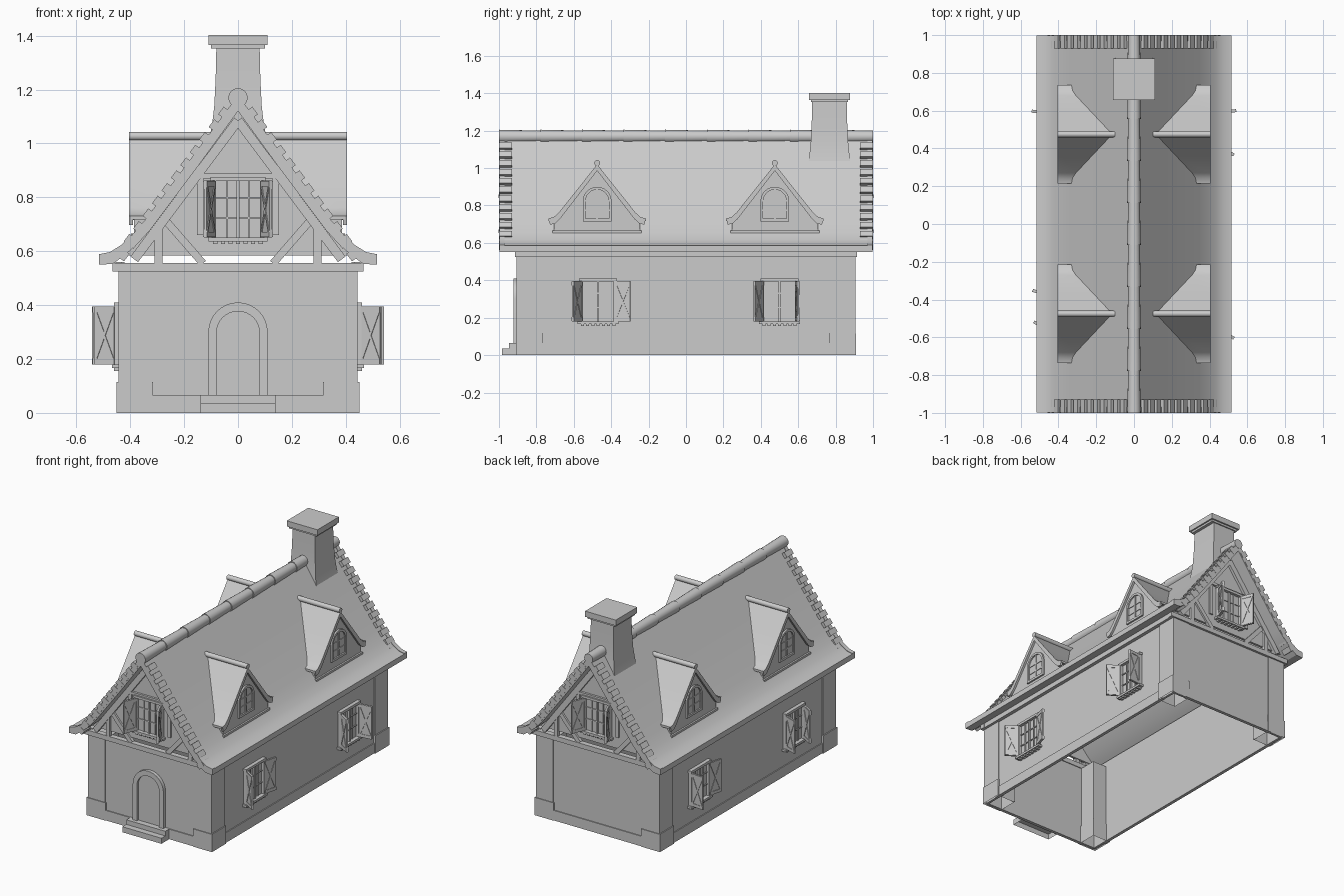
import bpy, bmesh
from math import pi, sin, cos, radians
from mathutils import Matrix, Vector

cube = bpy.data.objects.get("Cube")
if cube:
    bpy.data.objects.remove(cube, do_unlink=True)

mat = bpy.data.materials.new("plain_grey")
mat.use_nodes = True
GREY = (0.6, 0.6, 0.6, 1)
mat.diffuse_color = GREY
mat.node_tree.nodes["Principled BSDF"].inputs["Base Color"].default_value = GREY

parts = {}
I = Matrix.Identity(4)


def bm_of(name):
    return parts.setdefault(name, bmesh.new()) if name not in parts else parts[name]


def turn(deg, x=0, y=0, z=0):
    return Matrix.Translation((x, y, z)) @ Matrix.Rotation(radians(deg), 4, 'Z')


def box(name, lo, hi, M=I, open_bottom=False):
    lo, hi = Vector(lo), Vector(hi)
    bm = bm_of(name)
    S = Matrix.Translation((lo + hi) / 2) @ Matrix.Diagonal((*(hi - lo), 1))
    vs = bmesh.ops.create_cube(bm, size=1, matrix=M @ S)["verts"]
    if open_bottom:
        z = min(v.co.z for v in vs)
        faces = {f for v in vs for f in v.link_faces}
        low = [f for f in faces if all(abs(v.co.z - z) < 1e-5 for v in f.verts)]
        bmesh.ops.delete(bm, geom=low, context='FACES_ONLY')


def loft(name, rings, M=I):
    """Closed solid through rings of equal point count."""
    bm = bm_of(name)
    rows = [[bm.verts.new(M @ Vector(p)) for p in r] for r in rings]
    for a, b in zip(rows, rows[1:]):
        for i in range(len(a)):
            j = (i + 1) % len(a)
            bm.faces.new((a[i], a[j], b[j], b[i]))
    bm.faces.new(rows[0])
    bm.faces.new(rows[-1][::-1])


def prism(name, pts, y0, y1, M=I):
    loft(name, [[(x, y, z) for x, z in pts] for y in (y0, y1)], M)


def beam(name, p, q, thick, y0, y1, M=I):
    """Bar in the XZ plane from p to q."""
    d = Vector((q[0] - p[0], q[1] - p[1])).normalized() * thick / 2
    n = (-d.y, d.x)
    prism(name, [(p[0] + n[0], p[1] + n[1]), (q[0] + n[0], q[1] + n[1]),
                 (q[0] - n[0], q[1] - n[1]), (p[0] - n[0], p[1] - n[1])], y0, y1, M)


def tube(name, r0, r1, y0, y1, z, M=I):
    R = Matrix.Translation((0, (y0 + y1) / 2, z)) @ Matrix.Rotation(-pi / 2, 4, 'X')
    bmesh.ops.create_cone(bm_of(name), cap_ends=True, segments=16, radius1=r0,
                          radius2=r1, depth=y1 - y0, matrix=M @ R)


def arch(hw, z0, spring, n=12):
    return [(hw, z0)] + [(hw * cos(pi * i / n), spring + hw * sin(pi * i / n))
                         for i in range(n + 1)] + [(-hw, z0)]


def mirrored(pts):
    """Right half running from the centre outwards, made symmetric."""
    return [(-x, z) for x, z in reversed(pts[1:])] + pts


def shutter(hinge, side, angle, w, z0, z1, M):
    S = M @ Matrix.Translation((hinge, -0.02, 0)) @ Matrix.Rotation(radians(side * angle), 4, 'Z')
    a, b = sorted((0, -side * w))
    box("shutters", (a, -0.005, z0), (b, 0.005, z1), S)
    for z in (z0 + 0.012, z1 - 0.012):
        box("shutters", (a, -0.008, z - 0.01), (b, 0.008, z + 0.01), S)
    for p, q in ((z0, z1), (z1, z0)):
        beam("shutters", (a + 0.006, p + (0.02 if p < q else -0.02)),
             (b - 0.006, q + (0.02 if q < p else -0.02)), 0.01, -0.008, 0.008, S)


def window(M, z0, z1, left, right, hw=0.09):
    """Framed casement facing local -y with shutters at given angles."""
    w = "window_frames"
    for s in (-1, 1):
        box(w, (s * hw - 0.008, -0.022, z0), (s * hw + 0.008, 0.01, z1), M)
        box(w, (s * 0.04 - 0.003, -0.01, z0), (s * 0.04 + 0.003, 0.01, z1), M)
    box(w, (-0.006, -0.016, z0), (0.006, 0.01, z1), M)
    box(w, (-hw - 0.012, -0.024, z1 - 0.012), (hw + 0.012, 0.01, z1 + 0.004), M)
    for t in (0.33, 0.67):
        z = z0 + (z1 - z0) * t
        box(w, (-hw, -0.01, z - 0.003), (hw, 0.01, z + 0.003), M)
    box("window_panes", (-hw, -0.004, z0), (hw, 0.004, z1), M)
    box("window_sills", (-hw - 0.02, -0.03, z0 - 0.014), (hw + 0.02, 0.01, z0), M)
    for i in range(7):
        x = (i - 3) * 0.028
        box("window_sills", (x - 0.008, -0.024, z0 - 0.024), (x + 0.008, 0.01, z0 - 0.014), M)
    shutter(-hw, -1, left, 0.085, z0, z1 - 0.01, M)
    shutter(hw, 1, right, 0.085, z0, z1 - 0.01, M)


# Walls, open underneath
for s in (-1, 1):
    M = turn(0 if s < 0 else 180)
    box("end_walls", (-0.43, -0.9, 0), (0.43, -0.885, 0.55), M)
    box("end_base", (-0.34, -0.906, 0), (0.34, -0.885, 0.065), M)
    box("end_tie_beam", (-0.465, -0.915, 0.525), (0.465, -0.88, 0.556), M)
    S = turn(s * 90)
    box("side_walls", (-0.89, -0.437, 0), (0.89, -0.422, 0.56), S)
    box("side_base", (-0.8, -0.443, 0), (0.8, -0.422, 0.065), S)
    box("wall_plate", (-0.905, -0.46, 0.525), (0.905, -0.43, 0.56), S)
    for e in (-1, 1):
        for name, a, b, c, d, h in (("corner_pillar", 0.32, 0.443, 0.77, 0.905, 0.526),
                                    ("pillar_foot", 0.315, 0.45, 0.765, 0.91, 0.115)):
            x, y = sorted((s * a, s * b)), sorted((e * c, e * d))
            box(name, (x[0], y[0], 0), (x[1], y[1], h), open_bottom=True)

# Main roof
ROOF = [(0, 1.175), (0.17, 0.946), (0.345, 0.712), (0.395, 0.654), (0.435, 0.618),
        (0.475, 0.593), (0.515, 0.585)]
UNDER = [(0, 1.12), (0.16, 0.9), (0.325, 0.68), (0.375, 0.625), (0.42, 0.585),
         (0.465, 0.553), (0.515, 0.55)]


def roof_x(z):
    for (x0, z0), (x1, z1) in zip(ROOF, ROOF[1:]):
        if z >= z1:
            return x0 + (x1 - x0) * (z0 - z) / (z0 - z1)
    return ROOF[-1][0]


prism("main_roof", mirrored(ROOF) + mirrored(UNDER)[::-1], -0.995, 0.995)
top = [(x, z + 0.004) for x, z in ROOF]
for s in (-1, 1):
    prism("verge_strip", mirrored(top) + mirrored(UNDER)[::-1], s * 0.97, s * 0.998)

# Ridge tiles
N = 9
for i in range(N):
    y = -1 + 2 * i / N
    tube("ridge_tiles", 0.036, 0.031, y, y + 2 / N, 1.169)

# Gable ends with timbering, verge tiles and a window
for deg in (0, 180):
    M = turn(deg)
    prism("gable_wall", mirrored(UNDER[:5]), -0.9, -0.885, M)
    for s in (-1, 1):
        g = "gable_timbers"
        beam(g, (0, 1.085), (s * 0.385, 0.57), 0.035, -0.918, -0.89, M)
        beam(g, (s * 0.295, 0.55), (s * 0.295, 0.68), 0.028, -0.914, -0.89, M)
        beam(g, (s * 0.13, 0.555), (s * 0.265, 0.71), 0.028, -0.912, -0.89, M)
        beam(g, (s * 0.14, 0.66), (s * 0.14, 0.88), 0.024, -0.91, -0.89, M)
        for i in range(12):
            x = 0.035 + i * 0.035
            z = 1.123 - i * 0.0472
            beam("verge_tiles", (s * x, z), (s * (x + 0.021), z - 0.028), 0.045, -1.0, -0.93, M)
    box("gable_timbers", (-0.14, -0.914, 0.87), (0.14, -0.89, 0.888), M)
    window(M @ Matrix.Translation((0, -0.9, 0)), 0.65, 0.872, 112, 112)

# Side windows, each with its own shutter angles
for s, y, lt, rt in ((1, -0.47, 122, 165), (1, 0.5, 122, 97),
                     (-1, 0.5, 95, 165), (-1, -0.47, 110, 60)):
    window(turn(s * 90, s * 0.437, y), 0.18, 0.405, lt, rt)

# Dormers
DORMER = [(0, 1.02), (0.107, 0.885), (0.205, 0.762), (0.232, 0.738), (0.26, 0.731)]
LOW = [(x, z - (0.022 if x < 0.22 else 0.014)) for x, z in DORMER]
for s in (-1, 1):
    for y in (-0.475, 0.475):
        M = turn(s * 90, 0, y)
        sec = mirrored(DORMER) + mirrored(LOW)[::-1]
        loft("dormer_roof", [[(x, -0.398, z) for x, z in sec],
                             [(x, -roof_x(z) + 0.012, z) for x, z in sec]], M)
        trim = [(x * 0.97, z - 0.034) for x, z in DORMER]
        prism("dormer_verge", mirrored(DORMER) + mirrored(trim)[::-1], -0.404, -0.39, M)
        wall = [(x, z) for x, z in LOW[:3]] + [(0.23, 0.725), (0.23, 0.66)]
        prism("dormer_wall", mirrored(wall), -0.386, -0.372, M)
        for e in (-1, 1):
            a, b = sorted((e * 0.218, e * 0.23))
            box("dormer_cheeks", (a, -0.386, 0.665), (b, -0.345, 0.728), M)
        box("dormer_sill", (-0.238, -0.397, 0.648), (0.238, -0.37, 0.665), M)
        tube("dormer_ridge", 0.016, 0.016, -0.405, -0.1, 1.027, M)
        prism("dormer_window_frame", arch(0.077, 0.72, 0.823) + arch(0.062, 0.72, 0.823)[::-1],
              -0.397, -0.38, M)
        prism("dormer_pane", arch(0.062, 0.72, 0.823), -0.388, -0.384, M)
        box("dormer_bars", (-0.077, -0.397, 0.715), (0.077, -0.38, 0.73), M)
        box("dormer_bars", (-0.005, -0.393, 0.72), (0.005, -0.38, 0.885), M)
        for z in (0.775, 0.825):
            box("dormer_bars", (-0.065, -0.392, z - 0.004), (0.065, -0.38, z + 0.004), M)

# Door and steps
prism("door_surround", arch(0.11, 0.065, 0.3, 16) + arch(0.08, 0.065, 0.297, 16)[::-1],
      -0.922, -0.89)
prism("door", arch(0.08, 0.065, 0.297, 16), -0.907, -0.89)
box("door_steps", (-0.14, -0.985, 0), (0.14, -0.89, 0.036), open_bottom=True)
box("door_steps", (-0.14, -0.945, 0.036), (0.14, -0.89, 0.066))

# Chimney with flared foot and flat cap
rings = []
for z, hx, hy in ((1.03, 0.104, 0.112), (1.07, 0.096, 0.107), (1.14, 0.088, 0.1),
                  (1.24, 0.083, 0.095), (1.37, 0.08, 0.092)):
    rings.append([(a * hx, 0.767 + b * hy, z) for a, b in ((-1, -1), (1, -1), (1, 1), (-1, 1))])
loft("chimney", rings)
box("chimney_cap", (-0.1, 0.667, 1.352), (0.1, 0.867, 1.366))
box("chimney_cap", (-0.11, 0.657, 1.365), (0.11, 0.877, 1.402))

# Turn every part into an object
bpy.ops.object.select_all(action='DESELECT')
for name, bm in parts.items():
    bmesh.ops.recalc_face_normals(bm, faces=bm.faces)
    me = bpy.data.meshes.new(name)
    bm.to_mesh(me)
    bm.free()
    me.materials.append(mat)
    ob = bpy.data.objects.new(name, me)
    bpy.context.collection.objects.link(ob)
    ob.select_set(True)
    bpy.context.view_layer.objects.active = ob
bpy.ops.object.shade_smooth_by_angle(angle=radians(30))
